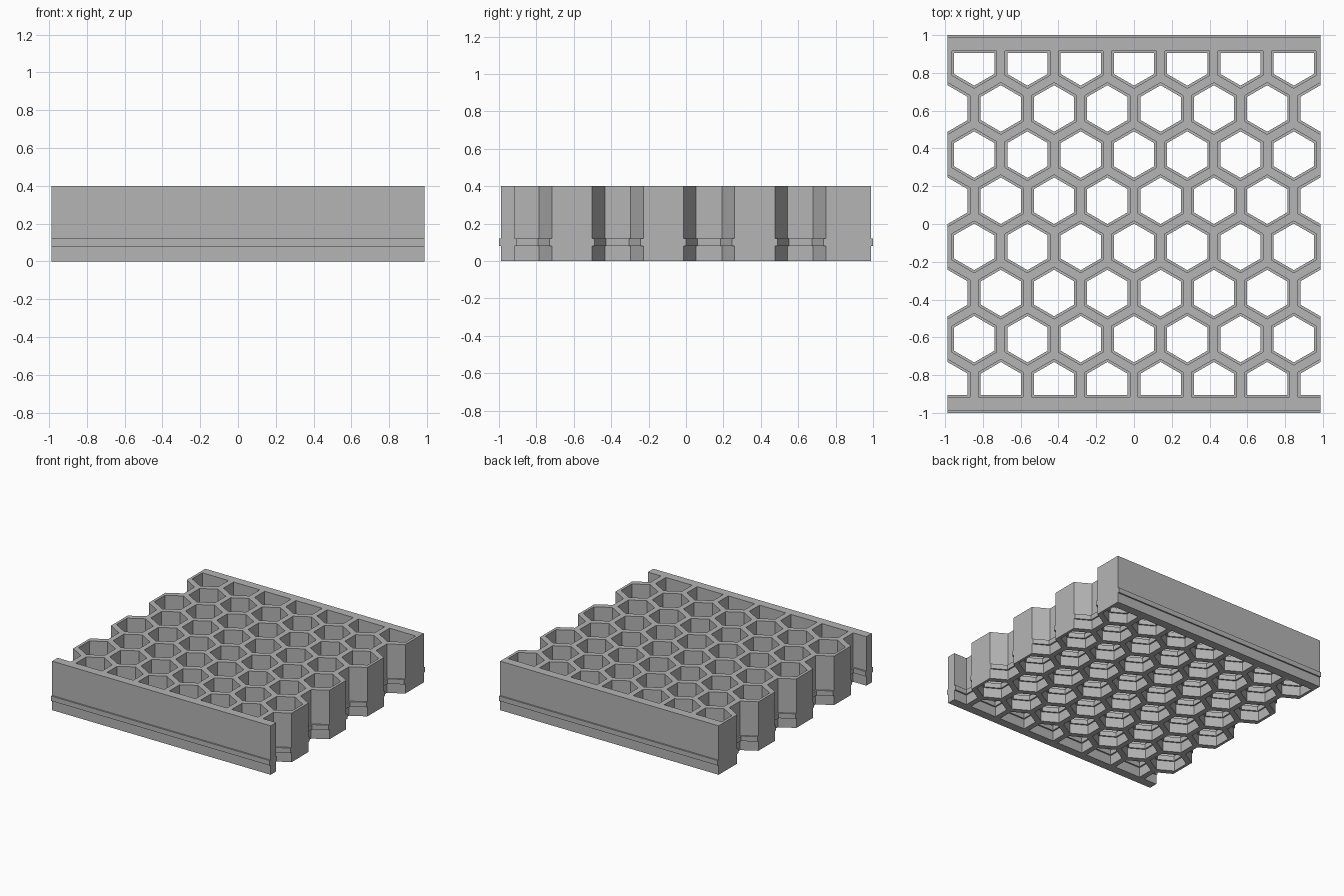
import bpy, bmesh, math

cube = bpy.data.objects.get("Cube")
if cube:
    bpy.data.objects.remove(cube, do_unlink=True)

HALF_X, HALF_Y, HEIGHT = 0.987, 0.988, 0.4
PITCH = 0.282                              # hexagon spacing along a row
ROW = PITCH * math.sqrt(3) / 2             # spacing between rows
RADIUS, LIP = 0.137, 0.012                 # cell corner radius, ridge projection
RIDGE_LOW, RIDGE_TOP = 0.08, 0.12
RAIL_INNER = 0.917                         # inner face of the front and back rails

metal = bpy.data.materials.new("matte_grey")
metal.use_nodes = True
grey = (0.46, 0.46, 0.46, 1)
metal.diffuse_color = grey
metal.node_tree.nodes["Principled BSDF"].inputs["Base Color"].default_value = grey


def add_object(name, bm):
    bmesh.ops.recalc_face_normals(bm, faces=bm.faces)
    mesh = bpy.data.meshes.new(name)
    bm.to_mesh(mesh)
    bm.free()
    mesh.materials.append(metal)
    obj = bpy.data.objects.new(name, mesh)
    bpy.context.collection.objects.link(obj)
    return obj


def loft(bm, loops):
    """Skin a stack of equal loops and cap both ends."""
    rings = [[bm.verts.new(p) for p in loop] for loop in loops]
    for a, b in zip(rings, rings[1:]):
        for i in range(len(a)):
            j = (i + 1) % len(a)
            bm.faces.new((a[i], a[j], b[j], b[i]))
    bm.faces.new(rings[0])
    bm.faces.new(rings[-1])


def steps(bottom, top):
    """Heights of the wall, paired with how far it projects there."""
    return [(bottom, 0), (RIDGE_LOW, 0), (RIDGE_LOW, LIP),
            (RIDGE_TOP, LIP), (RIDGE_TOP, 0), (top, 0)]


def cell_loop(cx, cy, z, lip):
    """Hexagon with corners to front and back, cut flat at the rails."""
    r = RADIUS - lip / math.cos(math.pi / 6)
    limit = RAIL_INNER - lip
    loop = []
    for k in range(6):
        angle = math.radians(30 + 60 * k)
        y = cy + r * math.sin(angle)
        loop.append((cx + r * math.cos(angle), max(-limit, min(limit, y)), z))
    return loop


# Solid panel with a ridge along its front and back faces
bm = bmesh.new()
loft(bm, [[(sx * HALF_X, sy * (HALF_Y + lip), z) for sx, sy in
           ((-1, -1), (1, -1), (1, 1), (-1, 1))] for z, lip in steps(0, HEIGHT)])
panel = add_object("honeycomb_panel", bm)

# Stepped hexagonal cells; every other row ends in open half cells
bm = bmesh.new()
for row in range(8):
    count = 7 if row % 2 else 8
    for col in range(count):
        cx = (col - (count - 1) / 2) * PITCH
        cy = (row - 3.5) * ROW + 0.001
        loft(bm, [cell_loop(cx, cy, z, lip) for z, lip in steps(-0.1, HEIGHT + 0.1)])
cutter = add_object("cell_cutter", bm)
cutter.hide_render = True

# Cut the cells through the panel
cut = panel.modifiers.new("cells", "BOOLEAN")
cut.operation = "DIFFERENCE"
cut.solver = "EXACT"
cut.object = cutter
bpy.context.view_layer.objects.active = panel
panel.select_set(True)
bpy.ops.object.modifier_apply(modifier=cut.name)
bpy.data.objects.remove(cutter, do_unlink=True)
